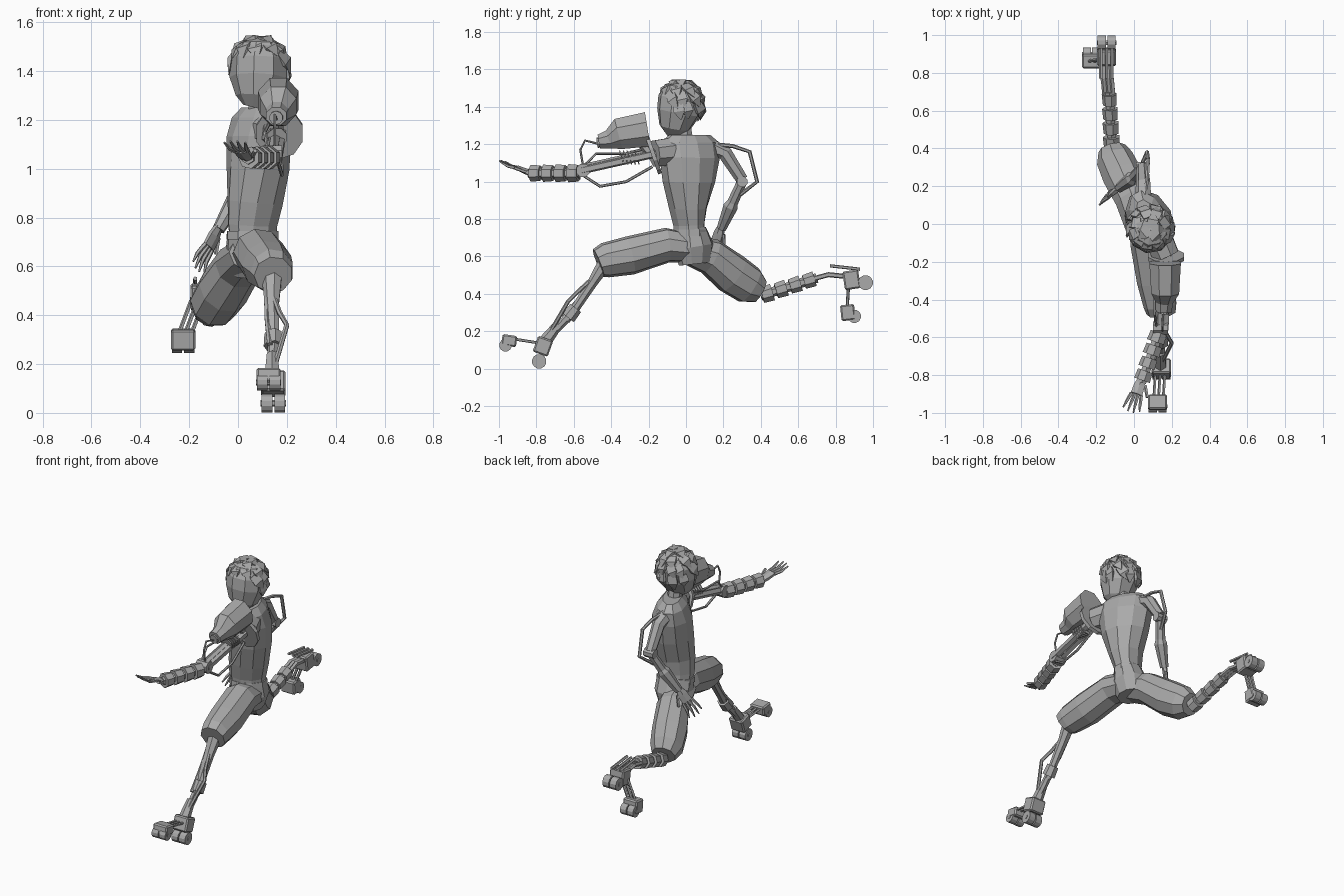
import bpy, bmesh, math, random
from mathutils import Vector

if "Cube" in bpy.data.objects:
    bpy.data.objects.remove(bpy.data.objects["Cube"], do_unlink=True)

grey = bpy.data.materials.new("plain grey")
grey.use_nodes = True
grey.diffuse_color = (0.4, 0.4, 0.4, 1)
grey.node_tree.nodes["Principled BSDF"].inputs["Base Color"].default_value = grey.diffuse_color

X = Vector((1, 0, 0))
Y = Vector((0, 1, 0))
Z = Vector((0, 0, 1))


def finish(name, bm):
    """Turn a bmesh into a flat shaded object."""
    bmesh.ops.recalc_face_normals(bm, faces=bm.faces)
    mesh = bpy.data.meshes.new(name)
    bm.to_mesh(mesh)
    bm.free()
    mesh.materials.append(grey)
    obj = bpy.data.objects.new(name, mesh)
    bpy.context.scene.collection.objects.link(obj)
    return obj


def loft(name, rings, sides=8, side=X):
    """Skin rings (x, y, z, half width along side, half depth) along their path."""
    bm = bmesh.new()
    centres = [Vector(ring[:3]) for ring in rings]
    loops = []
    for i, ring in enumerate(rings):
        before = centres[max(i - 1, 0)]
        after = centres[min(i + 1, len(rings) - 1)]
        along = (after - before).normalized()
        axis = side if abs(along.dot(side)) < 0.95 else Y
        u = (axis - along * axis.dot(along)).normalized()
        v = along.cross(u)
        loop = []
        for k in range(sides):
            turn = math.tau * (k + 0.5) / sides
            loop.append(bm.verts.new(centres[i] + u * ring[3] * math.cos(turn)
                                     + v * ring[4] * math.sin(turn)))
        loops.append(loop)
    for low, high in zip(loops, loops[1:]):
        for k in range(sides):
            n = (k + 1) % sides
            bm.faces.new((low[k], low[n], high[n], high[k]))
    bm.faces.new(loops[0])
    bm.faces.new(loops[-1])
    return finish(name, bm)


def tube(name, points, radius, sides=6):
    return loft(name, [(*p, radius, radius) for p in points], sides)


def box(name, centre, size, tilt=0.0):
    """Box turned about the x axis."""
    bm = bmesh.new()
    bmesh.ops.create_cube(bm, size=1)
    bmesh.ops.scale(bm, vec=size, verts=bm.verts)
    bmesh.ops.bevel(bm, geom=bm.edges[:], offset=0.008, segments=1, affect='EDGES')
    obj = finish(name, bm)
    obj.location = centre
    obj.rotation_euler.x = tilt
    return obj


def wheels(name, centre, radius, spread):
    """Pair of rollers on a shared axle."""
    c = Vector(centre)
    for label, s in (("right", -1), ("left", 1)):
        middle = c + X * spread * s
        tube(name + "_" + label, [middle - X * spread * 0.85, middle + X * spread * 0.85], radius, 12)
    tube(name + "_axle", [c - X * spread * 2, c + X * spread * 2], radius * 0.35)


def cuffs(name, start, end, count, radius, taper=1.0):
    """Row of separate armour cuffs over a thin core."""
    a, b = Vector(start), Vector(end)
    tube(name + "_core", [a, b], radius * 0.55)
    for i in range(count):
        p = a.lerp(b, (i + 0.08) / count)
        q = a.lerp(b, (i + 0.82) / count)
        r = radius * (1 + (taper - 1) * i / count)
        loft(f"{name}_cuff_{i}", [(*p, r * 0.92, r * 0.92), (*q, r, r)], 7)


def rods(name, start, end, count, gap, radius):
    """Parallel rods side by side in x."""
    for i in range(count):
        shift = X * gap * (i - (count - 1) / 2)
        tube(f"{name}_{i}", [Vector(start) + shift, Vector(end) + shift], radius, 5)


def hand(name, wrist, tip, side, curl):
    """Palm, four spread fingers and a thumb."""
    w, t = Vector(wrist), Vector(tip)
    side = side.normalized()
    knuckle = w.lerp(t, 0.45)
    loft(name + "_palm", [(*w, 0.022, 0.016), (*w.lerp(t, 0.2), 0.034, 0.016),
                          (*knuckle, 0.036, 0.013)], 6, side)
    for i in range(4):
        s = (i - 1.5) / 1.5
        base = knuckle + side * s * 0.027
        end = t + side * s * 0.045 - (t - w) * abs(s) * 0.1
        loft(f"{name}_finger_{i}", [(*base, 0.01, 0.01), (*(base.lerp(end, 0.5) + curl), 0.009, 0.009),
                                    (*end, 0.004, 0.004)], 5, side)
    thumb = w.lerp(t, 0.15) + side * 0.03
    tube(name + "_thumb", [thumb, thumb + (t - w) * 0.3 + side * 0.03], 0.009, 5)


# Torso, twisted so one shoulder leads
across = Vector((-0.45, 0.89, 0))
loft("torso", [(.06, .02, .70, .08, .10), (.06, .015, .77, .08, .11), (.07, .01, .86, .10, .12),
               (.082, .015, 1.0, .145, .125), (.085, .02, 1.13, .17, .12),
               (.085, .02, 1.21, .17, .09), (.085, .02, 1.25, .12, .055)], 10, across)
loft("neck", [(.085, 0, 1.2, .045, .045), (.085, -.02, 1.32, .045, .045)], 8)

# Head with swept hair locks
loft("head", [(.07, -.06, 1.25, .05, .045), (.08, -.06, 1.29, .09, .085), (.085, -.04, 1.37, .12, .118),
              (.087, -.03, 1.45, .118, .12), (.09, -.025, 1.51, .085, .09), (.09, -.02, 1.535, .03, .03)], 9)
random.seed(4)
face_way = Vector((-0.45, -0.89, 0))
skull = Vector((.086, -.028, 1.405))


def on_skull(turn, polar, lift):
    return skull + Vector((math.sin(polar) * math.cos(turn) * 0.118, math.sin(polar) * math.sin(turn) * 0.12,
                           math.cos(polar) * 0.134)) * lift


for row, (polar, count) in enumerate(((0.05, 5), (0.55, 9), (1.0, 11), (1.45, 11))):
    for i in range(count):
        turn = math.tau * (i + 0.5 * (row % 2)) / count + random.uniform(-0.15, 0.15)
        facing = face_way.x * math.cos(turn) + face_way.y * math.sin(turn)
        if (row == 2 and facing > 0.5) or (row == 3 and facing > -0.1):
            continue
        swirl = random.uniform(0.1, 0.5)
        length = random.uniform(0.55, 0.75)
        points = [on_skull(turn, polar, 0.97), on_skull(turn + swirl / 2, polar + length / 2, 1.05),
                  on_skull(turn + swirl, polar + length, random.uniform(1.0, 1.12))]
        tangent = Vector((-math.sin(turn), math.cos(turn), 0))
        loft(f"hair_lock_{row}_{i}", [(*p, w, w * 0.3) for p, w in zip(points, (.036, .042, .004))], 4, tangent)

# Baggy trousers
loft("waistband", [(.06, .02, .71, .09, .115), (.06, .02, .745, .085, .115)], 10, across)
loft("pelvis", [(.06, .05, .56, .09, .08), (.06, .04, .65, .11, .115), (.06, .02, .74, .085, .11)], 10, across)
loft("front_thigh", [(.06, .08, .64, .09, .075), (.085, -.1, .66, .105, .095), (.12, -.3, .605, .105, .105),
                     (.14, -.43, .58, .09, .095), (.145, -.468, .565, .08, .08)], 9)
loft("back_thigh", [(.05, -.03, .65, .09, .075), (.0, .13, .60, .10, .10), (-.06, .25, .505, .107, .112),
                    (-.10, .34, .445, .10, .105), (-.115, .395, .415, .075, .07)], 9)

# Front lower leg
loft("front_shin", [(.14, -.43, .57, .045, .04), (.14, -.5, .46, .032, .028), (.145, -.6, .31, .024, .024),
                    (.14, -.76, .14, .022, .022)], 7)
tube("front_calf_strut", [(.13, -.46, .52), (.17, -.58, .41), (.2, -.63, .36), (.15, -.73, .19)], .011)
tube("front_shin_strut", [(.115, -.45, .53), (.12, -.56, .38), (.13, -.66, .28)], .012)
cuffs("front_ankle", (.145, -.585, .33), (.145, -.64, .26), 1, .04)
loft("front_ankle_taper", [(.14, -.68, .24, .025, .025), (.14, -.75, .15, .035, .035)], 6)

# Front roller foot
box("front_heel", (.145, -.765, .12), (.10, .085, .09), -.35)
wheels("front_heel_wheel", (.145, -.785, .039), .039, .026)
rods("front_foot_rod", (.14, -.77, .135), (.13, -.93, .16), 3, .025, .008)
box("front_toe", (.125, -.945, .15), (.10, .08, .06), -.15)
wheels("front_toe_wheel", (.125, -.965, .125), .034, .026)

# Back lower leg
cuffs("back_shin", (-.115, .4, .39), (-.13, .7, .485), 4, .047, .85)
rods("back_ankle_rod", (-.13, .66, .475), (-.14, .77, .505), 3, .022, .014)
rods("back_ankle_link", (-.14, .76, .503), (-.145, .88, .49), 3, .022, .014)

# Back roller foot, toe hanging down
box("back_heel", (-.145, .885, .475), (.10, .085, .10), .15)
wheels("back_heel_wheel", (-.145, .96, .46), .04, .026)
rods("back_heel_prong", (-.145, .77, .55), (-.145, .93, .532), 3, .03, .009)
rods("back_foot_rod", (-.165, .87, .46), (-.225, .86, .3), 3, .026, .009)
box("back_toe", (-.225, .865, .3), (.10, .075, .085), .1)
wheels("back_toe_wheel", (-.225, .9, .28), .036, .025)

# Leading shoulder: plate and drum
loft("shoulder_plate", [(.17, -.165, 1.15, .10, .11), (.17, -.185, 1.143, .10, .11)], 10)
loft("shoulder_joint", [(.13, -.08, 1.16, .08, .08), (.17, -.17, 1.15, .075, .075)], 8)
loft("shoulder_drum", [(.165, -.205, 1.28, .09, .10), (.165, -.36, 1.255, .08, .09),
                       (.16, -.41, 1.225, .05, .055), (.157, -.465, 1.215, .045, .04)], 8)
tube("drum_nozzle", [(.157, -.46, 1.21), (.156, -.475, 1.208)], .028, 10)
tube("drum_mount", [(.165, -.25, 1.22), (.165, -.18, 1.14)], .025)

# Leading arm
rods("upper_arm_rod", (.16, -.16, 1.15), (.145, -.56, 1.06), 2, .04, .022)
tube("upper_arm_core", [(.16, -.16, 1.16), (.145, -.54, 1.075)], .022)
for i in range(5):
    y = -.26 - .02 * i
    tube(f"spring_coil_{i}", [(.16, y, 1.13), (.16, y - .006, 1.128)], .042, 8)
tube("front_elbow", [(.1, -.55, 1.06), (.18, -.55, 1.06)], .038, 8)
cuffs("front_forearm", (.135, -.57, 1.045), (.04, -.84, 1.045), 4, .05, .9)
hand("front_hand", (.04, -.82, 1.04), (-.02, -1.0, 1.115), Vector((1, -.3, 0)), Z * -.008)
tube("drum_cable", [(.157, -.46, 1.2), (.15, -.54, 1.22), (.15, -.565, 1.17), (.15, -.55, 1.08)], .006)
tube("upper_cable", [(.12, -.55, 1.08), (.11, -.48, 1.15), (.11, -.32, 1.15), (.13, -.17, 1.19)], .007)
tube("lower_cable", [(.16, -.56, 1.04), (.18, -.46, .975), (.18, -.32, 1.0), (.17, -.18, 1.08)], .008)

# Trailing arm
loft("back_upper_arm", [(.05, .14, 1.18, .045, .045), (.05, .21, 1.15, .04, .04), (.045, .3, 1.01, .033, .033)], 7)
tube("back_elbow", [(.01, .3, 1.0), (.08, .3, 1.0)], .03, 8)
loft("back_forearm", [(.045, .3, 1.0, .028, .028), (0, .25, .89, .03, .03), (-.01, .24, .87, .04, .04),
                      (-.08, .19, .75, .026, .026)], 7)
hand("back_hand", (-.08, .19, .76), (-.17, .125, .58), Vector((.5, .7, -.5)), X * -.006)
tube("back_cable", [(.06, .15, 1.2), (.07, .25, 1.19), (.075, .34, 1.16), (.07, .38, 1.0), (.03, .29, .93)], .011)
